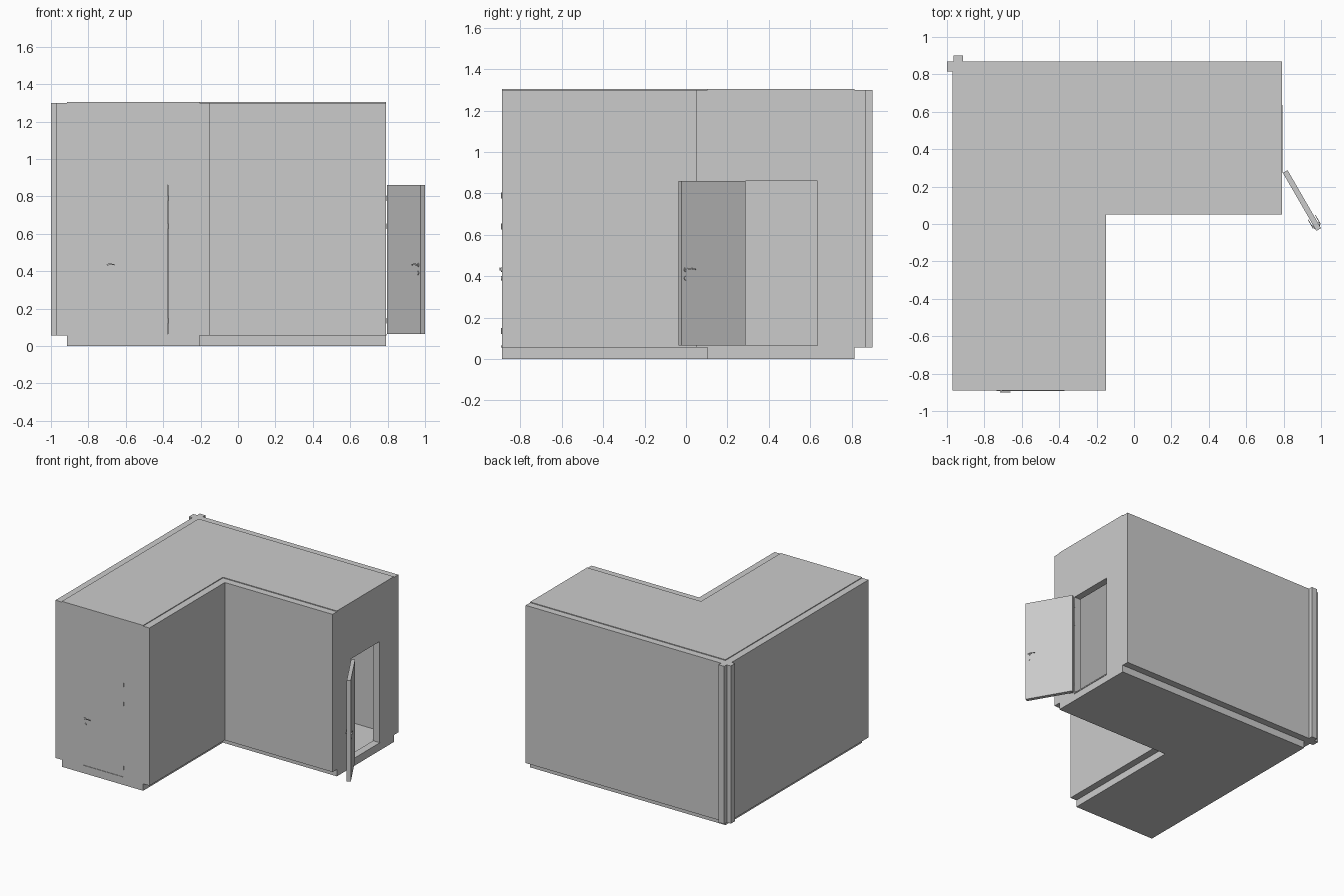
import bpy, bmesh, math
from mathutils import Matrix, Vector

cube = bpy.data.objects.get("Cube")
if cube:
    bpy.data.objects.remove(cube, do_unlink=True)

grey = bpy.data.materials.new("panel grey")
grey.use_nodes = True
colour = (0.6, 0.6, 0.6, 1)
grey.diffuse_color = colour
grey.node_tree.nodes["Principled BSDF"].inputs["Base Color"].default_value = colour


def finish(name, bm, matrix=Matrix()):
    bm.transform(matrix)
    bmesh.ops.recalc_face_normals(bm, faces=bm.faces)
    mesh = bpy.data.meshes.new(name)
    bm.to_mesh(mesh)
    bm.free()
    mesh.materials.append(grey)
    obj = bpy.data.objects.new(name, mesh)
    bpy.context.collection.objects.link(obj)
    return obj


def prism(name, outline, low, high, matrix=Matrix()):
    """Extrude a flat outline from low to high along the third axis."""
    bm = bmesh.new()
    face = bm.faces.new([bm.verts.new((a, b, low)) for a, b in outline])
    grown = bmesh.ops.extrude_face_region(bm, geom=[face])["geom"]
    top = [v for v in grown if isinstance(v, bmesh.types.BMVert)]
    bmesh.ops.translate(bm, verts=top, vec=(0, 0, high - low))
    return finish(name, bm, matrix)


def rect(a0, b0, a1, b1):
    return [(a0, b0), (a1, b0), (a1, b1), (a0, b1)]


def rod(name, radius, length, centre, matrix, along_height=False):
    bm = bmesh.new()
    bmesh.ops.create_cone(bm, cap_ends=True, segments=16, radius1=radius,
                          radius2=radius, depth=length)
    turn = Matrix.Rotation(math.pi / 2, 4, 'X') if along_height else Matrix()
    obj = finish(name, bm, matrix @ Matrix.Translation(centre) @ turn)
    for poly in obj.data.polygons:
        poly.use_smooth = len(poly.vertices) == 4
    return obj


LEFT, RIGHT, FRONT, BACK = -0.97, 0.79, -0.89, 0.87
NOTCH_X, NOTCH_Y = -0.15, 0.05
T = 0.055           # panel thickness
FLOOR, CEILING, WALL_TOP, ROOF_TOP = 0.055, 1.245, 1.299, 1.305
DOOR_W, DOOR_TOP = 0.36, 0.86
li, bi, nx, ny = LEFT + T, BACK - T, NOTCH_X - T, NOTCH_Y + T

# Floor and roof slabs
slab = [(li, FRONT), (nx, FRONT), (nx, ny), (RIGHT, ny), (RIGHT, bi), (li, bi)]
prism("floor_slab", slab, 0, FLOOR)
prism("roof_slab", slab, CEILING, ROOF_TOP)

# Long walls on the outside and inside of the bend
prism("outer_wall", [(LEFT, FRONT), (li, FRONT), (li, bi), (RIGHT, bi),
                     (RIGHT, BACK), (LEFT, BACK)], FLOOR, WALL_TOP)
prism("notch_wall", [(nx, FRONT), (NOTCH_X, FRONT), (NOTCH_X, NOTCH_Y),
                     (RIGHT, NOTCH_Y), (RIGHT, ny), (nx, ny)], FLOOR, WALL_TOP)

# Corner posts
prism("corner_post_side", rect(-1, bi, LEFT, BACK), FLOOR, WALL_TOP)
prism("corner_post_back", rect(LEFT + 0.005, BACK, li, 0.902), FLOOR, WALL_TOP)


def local_frame(origin, along, out):
    """Local axes: along the door, up, outwards."""
    m = Matrix((along, (0, 0, 1), out)).transposed().to_4x4()
    return Matrix.Translation(origin) @ m


def handle(side, level, outward, matrix):
    u = 0.335
    mid = level + outward * 0.002
    tip = level + outward * 0.008
    rod(side + "_rose", 0.011, 0.004, (u, 0.432, mid), matrix)
    rod(side + "_keyhole", 0.010, 0.004, (u, 0.39, mid), matrix)
    rod(side + "_spindle", 0.005, 0.01, (u, 0.432, level + outward * 0.005), matrix)
    lever = [(u + 0.006, 0.427), (u + 0.006, 0.437), (u - 0.03, 0.441),
             (u - 0.05, 0.437), (u - 0.05, 0.431), (u - 0.03, 0.434)]
    prism(side + "_lever", lever, tip - 0.002, tip + 0.002, matrix)


def entrance(side, origin, along, out, swing):
    wall = local_frame(origin, along, out)
    # End wall with doorway, and its threshold
    prism(side + "_end_wall",
          [(-0.17, FLOOR), (0, FLOOR), (0, DOOR_TOP), (DOOR_W, DOOR_TOP),
           (DOOR_W, FLOOR), (0.54, FLOOR), (0.54, CEILING), (-0.17, CEILING)],
          -T, 0, wall)
    prism(side + "_threshold", rect(0, FLOOR, DOOR_W, 0.064), -T, 0.004, wall)
    # Door leaf turned about its hinge edge
    door = wall
    if swing:
        door = wall @ Matrix.Translation((0, 0, 0.005)) @ Matrix.Rotation(swing, 4, 'Y')
    prism(side + "_door", rect(0.002, 0.064, DOOR_W, DOOR_TOP), -0.029, 0, door)
    handle(side + "_outer", 0, 1, door)
    handle(side + "_inner", -0.029, -1, door)
    for z in (0.135, 0.64, 0.79):
        rod(side + "_hinge", 0.003, 0.03, (0, z, 0.001), wall, True)


entrance("front", (nx - 0.17, FRONT, 0), (-1, 0, 0), (0, -1, 0), 0)
entrance("left", (RIGHT, ny + 0.17, 0), (0, 1, 0), (1, 0, 0), math.radians(-150))
